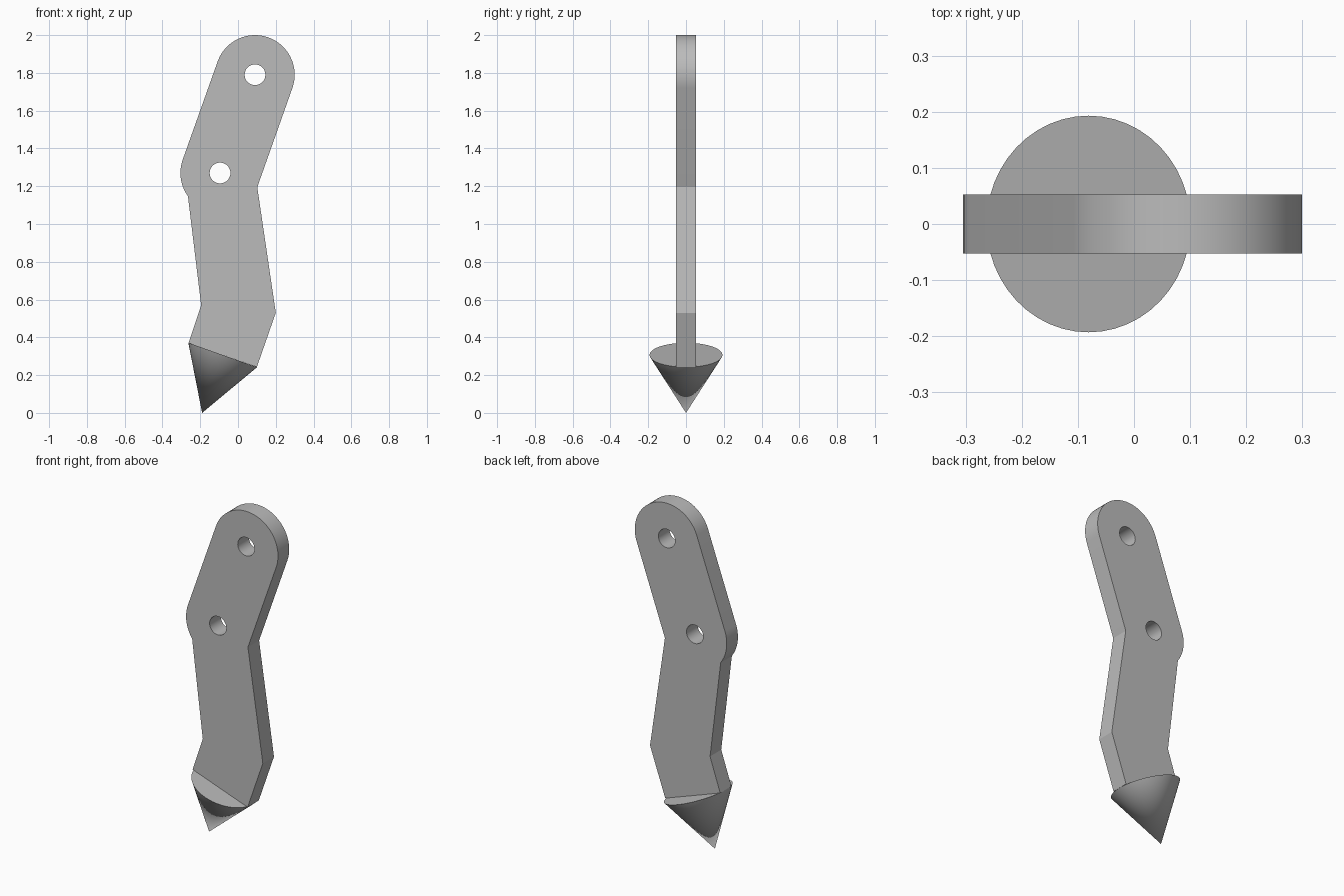
import bpy, bmesh, math
from mathutils import Vector

if "Cube" in bpy.data.objects:
    bpy.data.objects.remove(bpy.data.objects["Cube"], do_unlink=True)

grey = bpy.data.materials.new("plain grey")
grey.use_nodes = True
GREY = (0.5, 0.5, 0.5, 1)
grey.diffuse_color = GREY
grey.node_tree.nodes["Principled BSDF"].inputs["Base Color"].default_value = GREY

THICK = 0.105
TOP_PIN, LOW_PIN = (0.09, 1.79), (-0.095, 1.27)
ARM_R, HOLE_R = 0.21, 0.055


def arc(centre, radius, start, end, steps):
    """Points along an arc, angles in degrees, both ends included."""
    angles = [math.radians(start + (end - start) * i / steps) for i in range(steps + 1)]
    return [(centre[0] + radius * math.cos(a), centre[1] + radius * math.sin(a)) for a in angles]


def finish(obj):
    obj.data.materials.append(grey)
    bpy.ops.object.select_all(action='DESELECT')
    obj.select_set(True)
    bpy.context.view_layer.objects.active = obj
    bpy.ops.object.shade_smooth_by_angle(angle=math.radians(25))


# Bent flat shank: rounded upper link, kinked lower leg, two pin holes
tilt = math.degrees(math.atan2(TOP_PIN[0] - LOW_PIN[0], TOP_PIN[1] - LOW_PIN[1]))
outline = arc(TOP_PIN, ARM_R, -tilt, 180 - tilt, 32)
outline += arc(LOW_PIN, ARM_R, 180 - tilt, 216, 10)
outline += [(-0.195, 0.57), (-0.262, 0.37), (0.1, 0.243), (0.2, 0.53), (0.102, 1.195)]
holes = [arc(pin, HOLE_R, 0, 360, 32)[:-1] for pin in (TOP_PIN, LOW_PIN)]

bm = bmesh.new()
for loop in [outline] + holes:
    verts = [bm.verts.new((x, -THICK / 2, z)) for x, z in loop]
    for i, v in enumerate(verts):
        bm.edges.new((verts[i - 1], v))
bmesh.ops.triangle_fill(bm, edges=bm.edges[:], use_beauty=True)
side = bmesh.ops.extrude_face_region(bm, geom=bm.faces[:], use_keep_orig=True)
moved = [g for g in side["geom"] if isinstance(g, bmesh.types.BMVert)]
bmesh.ops.translate(bm, verts=moved, vec=(0, THICK, 0))
bmesh.ops.recalc_face_normals(bm, faces=bm.faces[:])
mesh = bpy.data.meshes.new("shank")
bm.to_mesh(mesh)
bm.free()
shank = bpy.data.objects.new("shank", mesh)
bpy.context.collection.objects.link(shank)
finish(shank)

# Conical tip, its flat base square to the end of the shank
base, apex = Vector((-0.081, 0, 0.3065)), Vector((-0.19, 0, 0))
axis = apex - base
bpy.ops.mesh.primitive_cone_add(vertices=48, radius1=0.193, radius2=0, depth=axis.length,
                                location=(base + apex) / 2,
                                rotation=axis.to_track_quat('Z', 'Y').to_euler())
tip = bpy.context.object
tip.name = "pointed_tip"
finish(tip)
